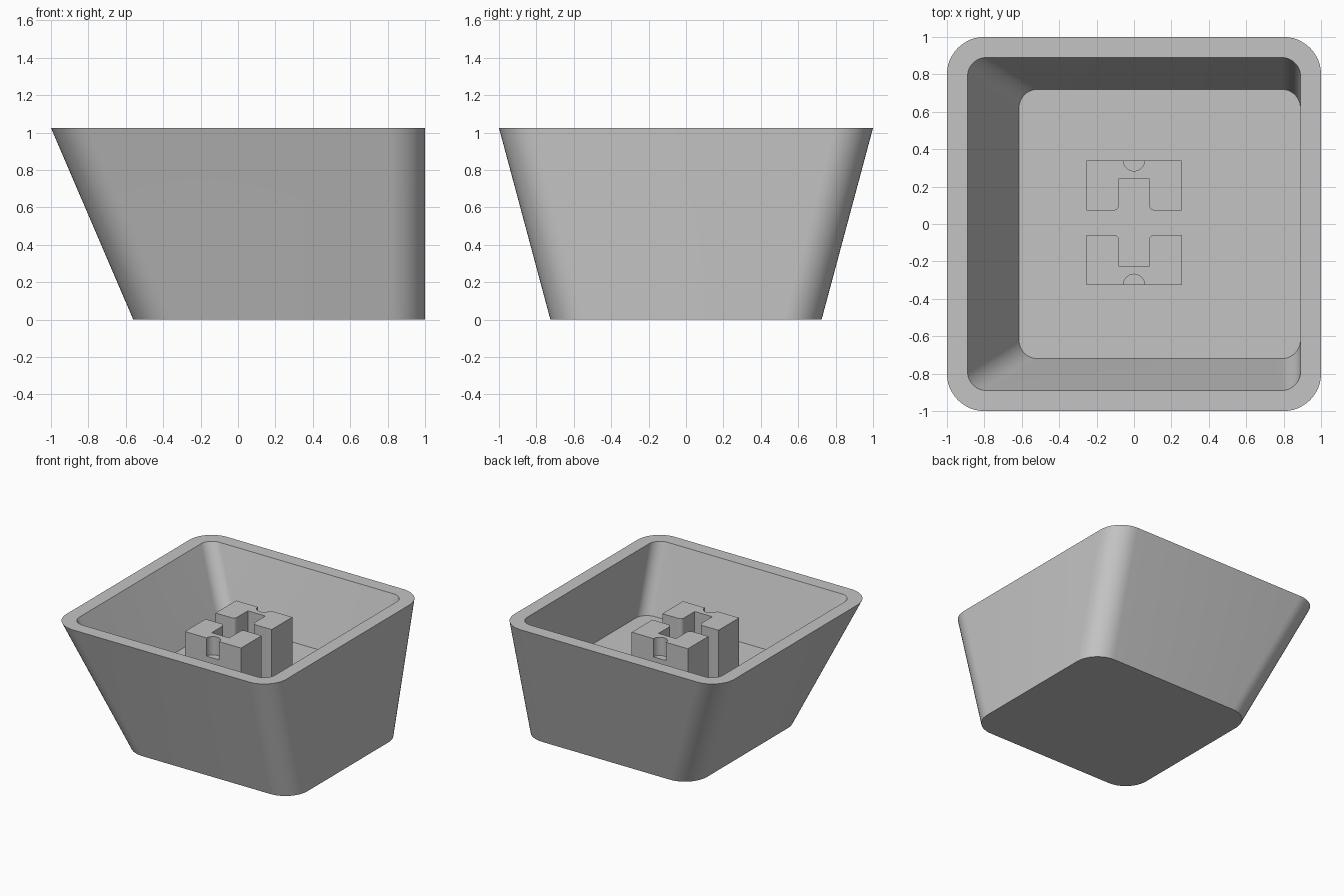
import bpy, bmesh
from math import sin, cos, pi, radians

default = bpy.data.objects.get("Cube")
if default:
    bpy.data.objects.remove(default, do_unlink=True)

HEIGHT = 1.025
FLOOR = 0.48
STEM_TOP = 0.9

grey = bpy.data.materials.new("light grey plastic")
grey.use_nodes = True
colour = (0.55, 0.55, 0.55, 1)
grey.diffuse_color = colour
grey.node_tree.nodes["Principled BSDF"].inputs["Base Color"].default_value = colour


def arc(cx, cy, r, start, end, steps=12):
    """Points along an arc, angles in degrees."""
    angles = [radians(start + (end - start) * i / steps) for i in range(steps + 1)]
    return [(cx + r * cos(a), cy + r * sin(a)) for a in angles]


def rounded_rect(x0, x1, y, r):
    return (arc(x1 - r, y - r, r, 0, 90) + arc(x0 + r, y - r, r, 90, 180)
            + arc(x0 + r, r - y, r, 180, 270) + arc(x1 - r, r - y, r, 270, 360))


def loft(name, rings):
    """Join a list of (outline, height) rings and cap both ends."""
    bm = bmesh.new()
    loops = [[bm.verts.new((x, y, z)) for x, y in pts] for pts, z in rings]
    for a, b in zip(loops, loops[1:]):
        n = len(a)
        for i in range(n):
            j = (i + 1) % n
            bm.faces.new((a[i], a[j], b[j], b[i]))
    bm.faces.new(loops[0])
    bm.faces.new(loops[-1])
    bmesh.ops.recalc_face_normals(bm, faces=bm.faces)
    mesh = bpy.data.meshes.new(name)
    bm.to_mesh(mesh)
    bm.free()
    mesh.materials.append(grey)
    obj = bpy.data.objects.new(name, mesh)
    bpy.context.collection.objects.link(obj)
    return obj


def activate(obj):
    bpy.ops.object.select_all(action="DESELECT")
    obj.select_set(True)
    bpy.context.view_layer.objects.active = obj


def smooth(obj):
    activate(obj)
    bpy.ops.object.shade_smooth_by_angle(angle=radians(30))


# Hollow tapered shell: outside wall, rim, inside wall and floor
shell = loft("shell", [
    (rounded_rect(-0.56, 1, 0.725, 0.2), 0),
    (rounded_rect(-1, 1, 1, 0.2), HEIGHT),
    (rounded_rect(-0.89, 0.89, 0.89, 0.1), HEIGHT),
    (rounded_rect(-0.615, 0.89, 0.72, 0.1), FLOOR),
])
smooth(shell)

# Two facing stem halves, each with a slot inside and a round notch outside
MID = 0.0075
for side, name in ((1, "back_stem"), (-1, "front_stem")):
    half = arc(0.11, 0.095, 0.03, 270, 180, 6)
    profile = ([(0.255, 0.333), (0.255, 0.065)] + half + [(0.08, 0.235)]
               + [(-0.08, 0.235)] + [(-x, y) for x, y in reversed(half)]
               + [(-0.255, 0.065), (-0.255, 0.333)])
    outline = [(x, MID + side * y) for x, y in profile]
    stem = loft(name, [(outline, FLOOR - 0.02), (outline, STEM_TOP)])

    circle = arc(0, MID + side * 0.333, 0.057, 0, 360, 32)[:-1]
    cutter = loft("notch_cutter", [(circle, STEM_TOP - 0.15), (circle, STEM_TOP + 0.1)])
    cutter.hide_render = True
    cut = stem.modifiers.new("notch", "BOOLEAN")
    cut.operation = "DIFFERENCE"
    cut.solver = "EXACT"
    cut.object = cutter
    activate(stem)
    bpy.ops.object.modifier_apply(modifier=cut.name)
    bpy.data.objects.remove(cutter, do_unlink=True)
    smooth(stem)
